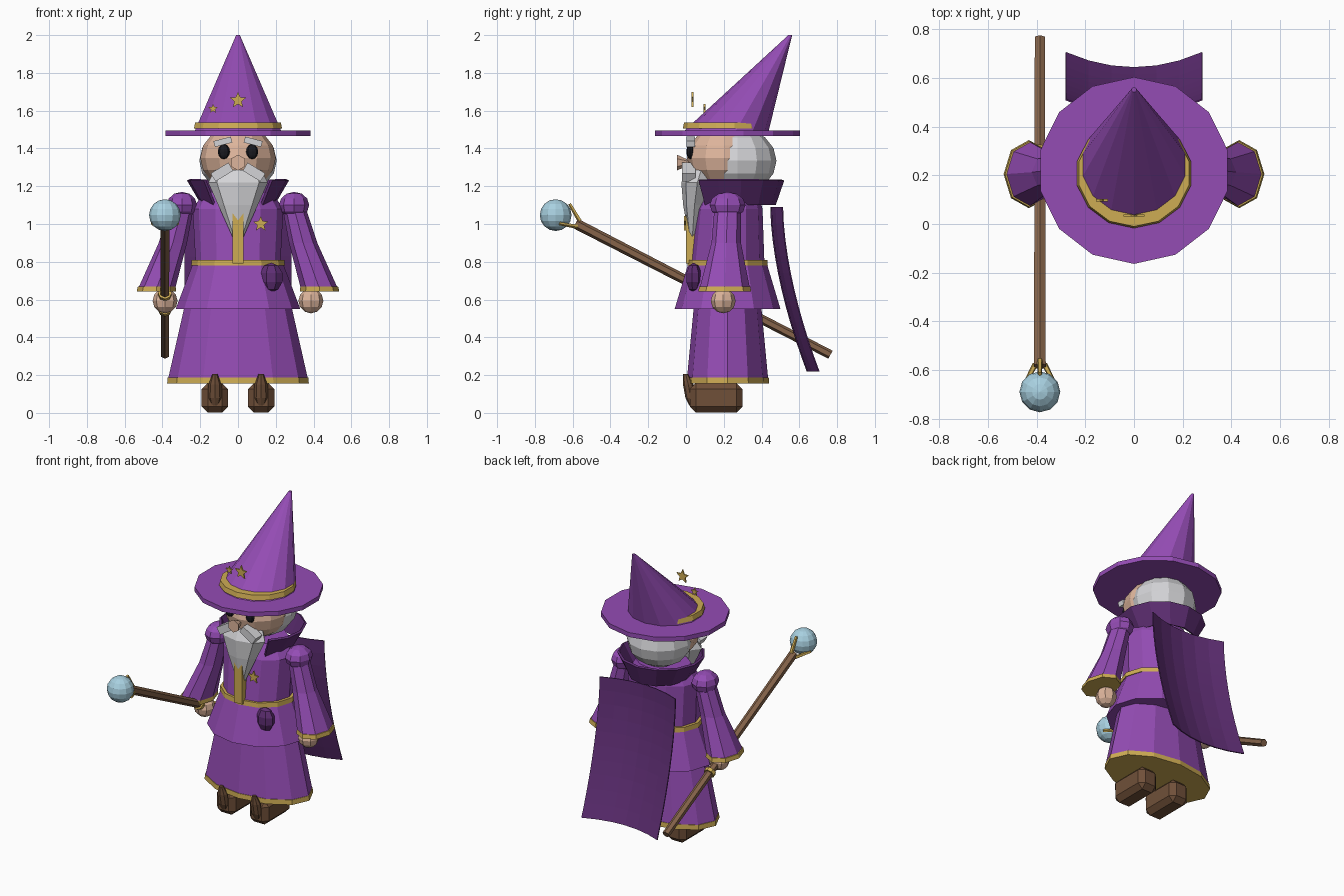
import bpy, bmesh, math
from mathutils import Vector, Matrix

if "Cube" in bpy.data.objects:
    bpy.data.objects.remove(bpy.data.objects["Cube"])


def material(name, r, g, b):
    lin = [(c / 255 / 12.92 if c < 11 else ((c / 255 + 0.055) / 1.055) ** 2.4) for c in (r, g, b)]
    m = bpy.data.materials.new(name)
    m.diffuse_color = (*lin, 1)
    m.use_nodes = True
    m.node_tree.nodes["Principled BSDF"].inputs["Base Color"].default_value = m.diffuse_color
    return m


PURPLE = material("purple cloth", 148, 76, 180)
DARK = material("dark purple cloth", 95, 46, 116)
GOLD = material("gold trim", 206, 172, 84)
SKIN = material("skin", 222, 181, 156)
HAIR = material("silver hair", 212, 212, 215)
WOOD = material("staff wood", 134, 100, 74)
SHOE = material("shoe leather", 112, 80, 57)
BLACK = material("eye black", 26, 26, 32)
ORB = material("pale blue crystal", 168, 208, 224)
CY = 0.22  # body axis


def finish(name, bm, mat, M=None):
    if M is not None:
        bmesh.ops.transform(bm, matrix=M, verts=bm.verts)
    bmesh.ops.recalc_face_normals(bm, faces=bm.faces)
    me = bpy.data.meshes.new(name)
    bm.to_mesh(me)
    bm.free()
    me.materials.append(mat)
    ob = bpy.data.objects.new(name, me)
    bpy.context.collection.objects.link(ob)
    return ob


def lathe(name, rings, n, mat, M=None):
    """Loft capped n-sided ellipses given as (x, y, z, rx, ry)."""
    bm = bmesh.new()
    loops = []
    for x, y, z, rx, ry in rings:
        loops.append([bm.verts.new((x + rx * math.sin(math.tau * i / n),
                                    y - ry * math.cos(math.tau * i / n), z)) for i in range(n)])
    for a, b in zip(loops, loops[1:]):
        for i in range(n):
            j = (i + 1) % n
            bm.faces.new((a[i], a[j], b[j], b[i]))
    bm.faces.new(loops[0])
    bm.faces.new(loops[-1])
    return finish(name, bm, mat, M)


def ball(name, loc, r, mat, seg=12, rings=8):
    bm = bmesh.new()
    bmesh.ops.create_uvsphere(bm, u_segments=seg, v_segments=rings, radius=1)
    return finish(name, bm, mat, Matrix.LocRotScale(Vector(loc), None, Vector(r)))


def box(name, loc, size, mat, roll=0.0, bevel=0.0):
    bm = bmesh.new()
    bmesh.ops.create_cube(bm, size=1)
    bmesh.ops.scale(bm, vec=size, verts=bm.verts)
    if bevel:
        bmesh.ops.bevel(bm, geom=bm.edges[:], offset=bevel, segments=1, affect='EDGES')
    return finish(name, bm, mat, Matrix.Translation(loc) @ Matrix.Rotation(roll, 4, 'Y'))


def rod(name, a, b, ra, rb, n, mat):
    a, b = Vector(a), Vector(b)
    M = Matrix.Translation(a) @ (b - a).to_track_quat('Z', 'Y').to_matrix().to_4x4()
    return lathe(name, [(0, 0, 0, ra, ra), (0, 0, (b - a).length, rb, rb)], n, mat, M)


def star(name, x, y, z, r):
    bm = bmesh.new()
    pts = []
    for i in range(10):
        q = r if i % 2 == 0 else r * 0.45
        t = math.tau * i / 10
        pts.append(bm.verts.new((x + q * math.sin(t), y - 0.005, z + q * math.cos(t))))
    f = bm.faces.new(pts)
    new = bmesh.ops.extrude_face_region(bm, geom=[f])["geom"]
    bmesh.ops.translate(bm, vec=(0, 0.01, 0), verts=[v for v in new if isinstance(v, bmesh.types.BMVert)])
    return finish(name, bm, GOLD)


# Robe
lathe("lower_skirt", [(0, CY, .18, .37, .215), (0, CY, .60, .275, .175)], 12, PURPLE)
lathe("hem_trim", [(0, CY, .155, .375, .22), (0, CY, .187, .372, .218)], 12, GOLD)
lathe("tunic_skirt", [(0, CY, .55, .33, .28), (0, CY, .80, .235, .205)], 12, PURPLE)
lathe("torso", [(0, CY, .80, .225, .195), (0, CY + .01, 1.08, .24, .175), (0, CY + .02, 1.17, .18, .14)], 12, PURPLE)
lathe("belt", [(0, CY, .78, .248, .213), (0, CY, .81, .245, .21)], 12, GOLD)
box("front_placket", (0, .022, .97), (.06, .045, .36), GOLD)
ball("belt_pouch", (.176, .04, .717), (.064, .044, .078), DARK, 7, 5)
star("chest_star", .12, -.005, 1.0, .042)

# Stand-up collar, open at the front
bm = bmesh.new()
prev = None
N = 10
for i in range(N + 1):
    t = math.radians(42 + 276 * i / N)
    s, c = math.sin(t), math.cos(t)
    cur = [bm.verts.new((s * .195, .26 - c * .215, 1.10)), bm.verts.new((s * .272, .26 - c * .26, 1.23))]
    if prev:
        bm.faces.new((prev[0], cur[0], cur[1], prev[1]))
    prev = cur
collar = finish("collar", bm, DARK)
collar.modifiers.new("thickness", 'SOLIDIFY').thickness = .015

# Cape, curved in both directions
bm = bmesh.new()
W, H = 6, 10
grid = []
for j in range(H + 1):
    t = j / H
    row = []
    for i in range(W + 1):
        u = 2 * i / W - 1
        row.append(bm.verts.new((u * .28, .452 + .193 * t ** 1.7 + .062 * u * u, 1.09 - .87 * t)))
    grid.append(row)
for j in range(H):
    for i in range(W):
        bm.faces.new((grid[j][i], grid[j + 1][i], grid[j + 1][i + 1], grid[j][i + 1]))
cape = finish("cape", bm, DARK)
cape.modifiers.new("thickness", 'SOLIDIFY').thickness = .006

# Arms and shoes, one per side
for s, side in ((-1, "right"), (1, "left")):
    ball(side + "_shoulder", (s * .297, CY, 1.10), (.08, .095, .07), PURPLE, 8, 6)
    lathe(side + "_sleeve", [(s * .298, CY, 1.08, .062, .07), (s * .345, .213, .90, .075, .078),
                             (s * .43, .205, .66, .098, .133)], 8, PURPLE)
    lathe(side + "_cuff", [(s * .432, .205, .643, .104, .14), (s * .43, .205, .67, .1, .135)], 8, GOLD)
    ball(side + "_hand", (s * .386, .197, .593), (.066, .066, .066), SKIN, 8, 6)
    box(side + "_shoe", (s * .122, .16, .08), (.14, .28, .155), SHOE, bevel=.032)
    lathe(side + "_shoe_toe", [(s * .122, .035, .04, .022, .018), (s * .122, .025, .08, .036, .028),
                               (s * .122, .012, .15, .034, .028), (s * .122, -.002, .205, .014, .014)], 8, SHOE)

# Head
ball("head", (0, .20, 1.35), (.2, .195, .17), SKIN)
ball("back_hair", (0, .272, 1.335), (.205, .207, .175), HAIR)
lathe("beard", [(0, .03, .88, .006, .006), (0, .045, 1.10, .105, .06),
                (0, .06, 1.22, .158, .085), (0, .08, 1.285, .125, .075)], 8, HAIR)
rod("nose", (0, .03, 1.325), (0, -.048, 1.325), .006, .042, 6, SKIN)
for s, side in ((-1, "right"), (1, "left")):
    ball(side + "_eye", (s * .075, .022, 1.383), (.032, .02, .04), BLACK, 8, 6)
    box(side + "_eyebrow", (s * .08, .025, 1.435), (.095, .045, .032), HAIR, roll=s * .25)
    box(side + "_moustache", (s * .085, .015, 1.275), (.11, .07, .05), HAIR, roll=s * .55)

# Hat
lathe("hat_brim", [(0, CY, 1.465, .394, .384), (0, CY, 1.495, .394, .384)], 14, PURPLE)
lathe("hat_cone", [(0, .212, 1.49, .236, .225), (0, .552, 2.0, .01, .01)], 14, PURPLE)
lathe("hat_band", [(0, .208, 1.505, .24, .225), (0, .208, 1.537, .232, .218)], 14, GOLD)
star("large_hat_star", 0, .035, 1.655, .045)
star("small_hat_star", -.132, .098, 1.61, .026)

# Staff with crystal held in three prongs
tip, foot = Vector((-.387, -.585, 1.003)), Vector((-.387, .765, .308))
axis = (tip - foot).normalized()
side_v = Vector((1, 0, 0))
up_v = side_v.cross(axis)
if up_v.z < 0:
    up_v.negate()
rod("staff", foot, tip, .024, .028, 6, WOOD)
for i, y in enumerate((.14, .30)):
    p = foot.lerp(tip, (.765 - y) / 1.35)
    rod("staff_ring_%d" % i, p - axis * .012, p + axis * .012, .036, .036, 8, GOLD)
for i in range(3):
    t = math.radians(90 + 120 * i)
    d = side_v * math.cos(t) + up_v * math.sin(t)
    rod("prong_%d" % i, tip + d * .022 - axis * .015, tip + d * .078 + axis * .075, .012, .009, 5, GOLD)
ball("crystal_orb", (-.387, -.69, 1.047), (.084, .084, .084), ORB, 12, 8)
